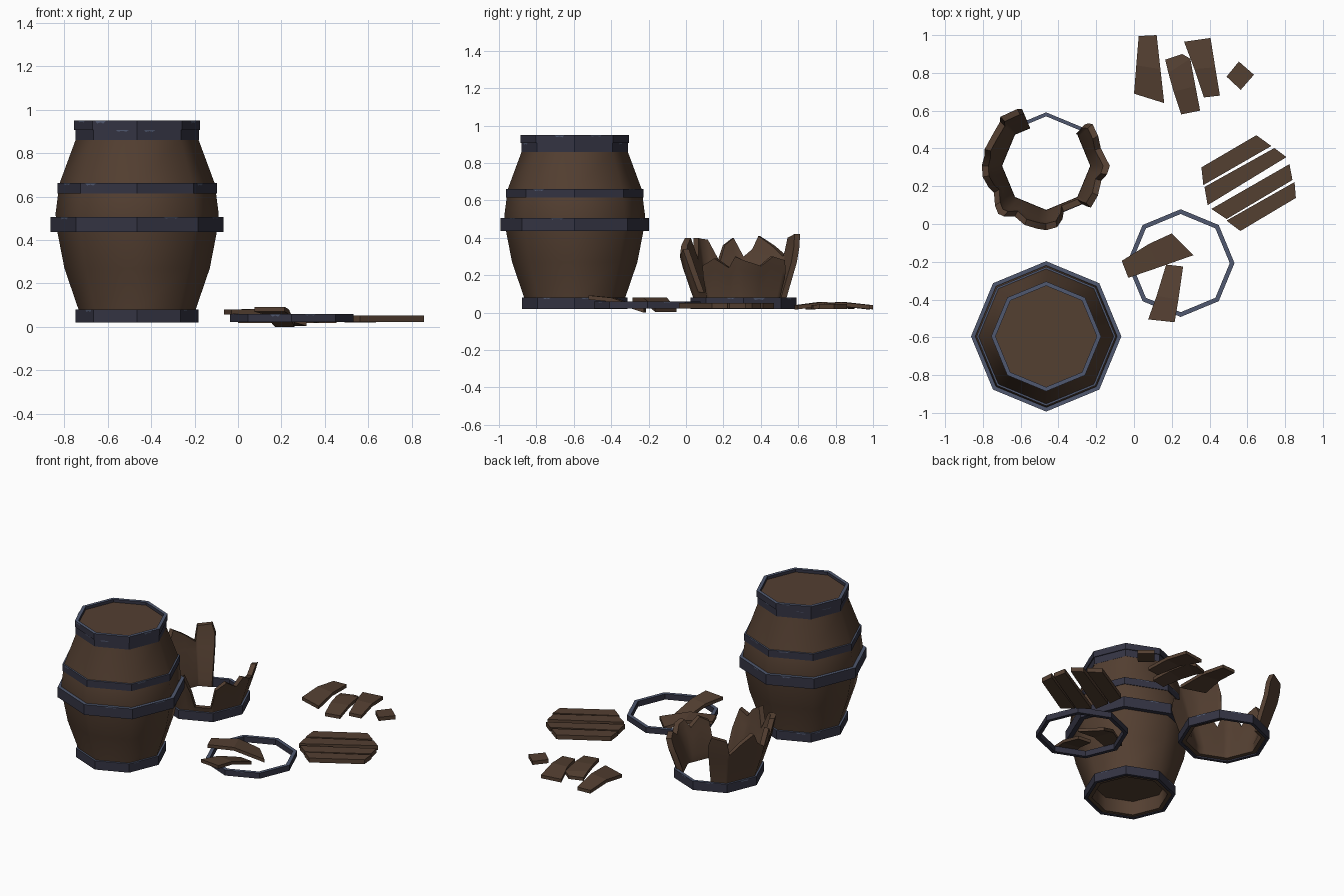
import bpy, bmesh, math, random
from mathutils import Vector

if "Cube" in bpy.data.objects:
    bpy.data.objects.remove(bpy.data.objects["Cube"])

random.seed(4)


def mat(name, rgb):
    m = bpy.data.materials.new(name)
    m.diffuse_color = (*rgb, 1)
    m.use_nodes = True
    m.node_tree.nodes["Principled BSDF"].inputs["Base Color"].default_value = m.diffuse_color
    return m


WOOD = mat("brown_wood", (0.088, 0.050, 0.031))
METAL = mat("dark_iron", (0.034, 0.034, 0.056))
WORN = mat("worn_iron", (0.080, 0.098, 0.160))


def make(name, verts, faces, mats, smooth=False):
    bm = bmesh.new()
    vs = [bm.verts.new(v) for v in verts]
    for f in faces:
        bm.faces.new([vs[i] for i in f])
    bmesh.ops.remove_doubles(bm, verts=bm.verts, dist=1e-5)
    bmesh.ops.recalc_face_normals(bm, faces=bm.faces)
    bm.normal_update()
    if len(mats) > 1:                       # worn metal on upward faces
        for f in bm.faces:
            f.material_index = 1 if f.normal.z > 0.7 else 0
    me = bpy.data.meshes.new(name)
    bm.to_mesh(me)
    bm.free()
    for m in mats:
        me.materials.append(m)
    ob = bpy.data.objects.new(name, me)
    bpy.context.collection.objects.link(ob)
    if smooth:
        bpy.ops.object.select_all(action='DESELECT')
        ob.select_set(True)
        bpy.context.view_layer.objects.active = ob
        bpy.ops.object.shade_smooth_by_angle(angle=math.radians(50))
    return ob


def lathe(name, profile, cx, cy, mats, closed, smooth=False, n=8):
    p = len(profile)
    verts = [(cx + r * math.cos(k * math.tau / n), cy + r * math.sin(k * math.tau / n), z)
             for k in range(n) for r, z in profile]
    faces = []
    for k in range(n):
        a, b = k * p, (k + 1) % n * p
        for j in range(p if closed else p - 1):
            i = (j + 1) % p
            faces.append((a + j, b + j, b + i, a + i))
    if not closed:                          # cap both ends of an open profile
        faces.append([k * p for k in range(n)])
        faces.append([k * p + p - 1 for k in range(n)])
    return make(name, verts, faces, mats, smooth)


def hoop(name, cx, cy, ro, ri, z0, z1, chips=5):
    lathe(name, [(ro, z0), (ro, z1), (ri, z1), (ri, z0)], cx, cy, [METAL, WORN], True)
    # worn chips along the upper edge
    verts, faces = [], []
    for k in random.sample(range(8), chips):
        a, b = [Vector((cx + ro * math.cos(t), cy + ro * math.sin(t), 0))
                for t in (k * math.pi / 4, (k + 1) * math.pi / 4)]
        out = ((a + b) / 2 - Vector((cx, cy, 0))).normalized() * 0.0015
        s = random.uniform(0.05, 0.6)
        e = s + random.uniform(0.2, 0.35)
        h = random.uniform(0.006, 0.013)
        i = len(verts)
        for t, z in ((s, z1), (e, z1), (e - 0.06, z1 - h), ((s + e) / 2, z1 - h * 0.6),
                     (s + 0.05, z1 - h)):
            v = a.lerp(b, t) + out
            verts.append((v.x, v.y, z))
        faces.append(range(i, i + 5))
    if verts:
        make(name + "_chips", verts, faces, [WORN])


def plank(name, stations, th=0.022):
    """Loft a board through (left xy, right xy, bottom z) sections."""
    verts, faces = [], []
    for (lx, ly), (rx, ry), z in stations:
        verts += [(lx, ly, z), (rx, ry, z), (rx, ry, z + th), (lx, ly, z + th)]
    for i in range(0, len(verts) - 4, 4):
        for j in range(4):
            k = (j + 1) % 4
            faces.append((i + j, i + k, i + 4 + k, i + 4 + j))
    n = len(verts)
    faces += [(0, 1, 2, 3), (n - 4, n - 3, n - 2, n - 1)]
    make(name, verts, faces, [WOOD])


# Whole barrel
BX, BY = -0.465, -0.595
OUTER = [(0.268, 0.025), (0.27, 0.08), (0.335, 0.27), (0.366, 0.43), (0.376, 0.52),
         (0.358, 0.66), (0.284, 0.86), (0.280, 0.93)]
lathe("barrel_body", [(0.235, 0.12), (0.235, 0.025)] + OUTER, BX, BY, [WOOD], False, True)
for nm, ro, ri, z0, z1 in (("bottom", 0.283, 0.262, 0.02, 0.08),
                           ("middle", 0.398, 0.350, 0.437, 0.507),
                           ("upper", 0.368, 0.340, 0.615, 0.662),
                           ("neck", 0.285, 0.270, 0.86, 0.908),
                           ("rim", 0.291, 0.268, 0.908, 0.95)):
    hoop("barrel_%s_hoop" % nm, BX, BY, ro, ri, z0, z1)

# Broken barrel: jagged staves given as (angle, height)
CX, CY = -0.465, 0.308
JAG = [(113, .36), (117, .42), (133, .40), (136, .30), (150, .36), (165, .41), (171, .34),
       (180, .30), (190, .40), (200, .36), (207, .27), (218, .39), (230, .40), (238, .28),
       (250, .40), (262, .36), (270, .30), (280, .34), (287, .22), (291, .11), (313, .11),
       (317, .25), (330, .29), (345, .24), (352, .30), (360, .28), (378, .25), (390, .30),
       (402, .28), (407, .18)]


def radius(z):
    for (r0, z0), (r1, z1) in zip(OUTER, OUTER[1:]):
        if z <= z1:
            return r0 + (r1 - r0) * max(0, z - z0) / (z1 - z0)


def height(a):
    for (a0, h0), (a1, h1) in zip(JAG, JAG[1:]):
        if a <= a1:
            return h0 + (h1 - h0) * (a - a0) / (a1 - a0)


angles = sorted({a for a, h in JAG} | set(range(135, 406, 45)))
verts, faces = [], []
for a in angles:
    h = height(a)
    flat = math.cos(math.pi / 8) / math.cos(math.radians(a % 45 - 22.5))
    levels = [0.03, min(0.08, h * 0.6), min(0.27, h * 0.8), h]
    ring = [(radius(z), z) for z in levels] + [(radius(z) - 0.035, z) for z in levels[::-1]]
    t = math.radians(a)
    verts += [(CX + r * flat * math.cos(t), CY + r * flat * math.sin(t), z) for r, z in ring]
for i in range(len(angles) - 1):
    for j in range(8):
        k = (j + 1) % 8
        faces.append((i * 8 + j, i * 8 + k, i * 8 + 8 + k, i * 8 + 8 + j))
e = len(verts) - 8
faces += [list(range(8)), list(range(e, e + 8))]
make("broken_barrel_staves", verts, faces, [WOOD], True)
hoop("broken_barrel_hoop", CX, CY, 0.283, 0.262, 0.02, 0.08)

# Loose hoop with two fallen staves on it
hoop("loose_hoop", 0.247, -0.207, 0.285, 0.260, 0.022, 0.06, 3)
plank("fallen_stave_1", [((-.065, -.195), (-.03, -.285), .058),
                         ((.08, -.105), (.13, -.23), .060),
                         ((.20, -.05), (.315, -.165), .004)])
plank("fallen_stave_2", [((.075, -.505), (.215, -.52), .070),
                         ((.12, -.38), (.235, -.40), .058),
                         ((.17, -.215), (.26, -.225), .0)])

# Scattered stave pieces
plank("stave_piece_1", [((.025, .995), (.12, 1.0), .018), ((.012, .84), (.14, .82), .036),
                        ((.0, .69), (.16, .64), .018)])
plank("stave_piece_2", [((.165, .87), (.255, .90), .02), ((.182, .80), (.298, .875), .032),
                        ((.21, .70), (.325, .73), .034), ((.25, .58), (.35, .60), .018)])
plank("stave_piece_3", [((.265, .965), (.405, .985), .018), ((.32, .82), (.43, .83), .034),
                        ((.37, .67), (.455, .68), .018)])
plank("stave_chip", [((.555, .86), (.635, .79), .02), ((.49, .78), (.565, .71), .02)], 0.025)

# Lid broken into four slats
SLATS = [((.357, .30), (.648, .47), (.727, .413), (.367, .206)),
         ((.373, .196), (.743, .402), (.807, .354), (.39, .10)),
         ((.41, .08), (.823, .317), (.839, .233), (.49, .026)),
         ((.49, .018), (.85, .222), (.857, .138), (.563, -.037))]
for i, (a, b, c, d) in enumerate(SLATS):
    plank("lid_slat_%d" % (i + 1), [(a, d, .022), (b, c, .022)], 0.03)
